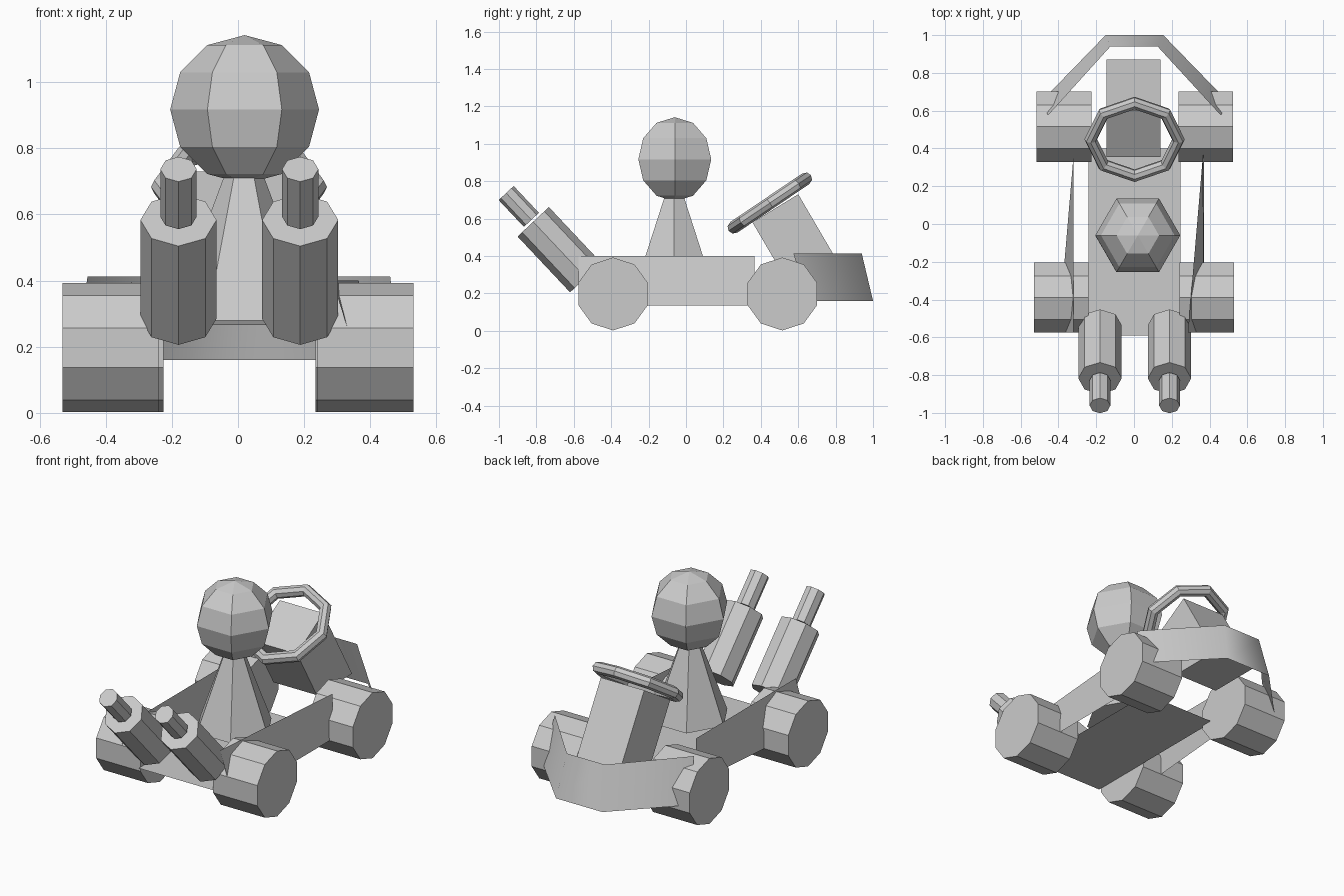
import bpy
from math import cos, sin, pi, radians
from mathutils import Vector

if "Cube" in bpy.data.objects:
    bpy.data.objects.remove(bpy.data.objects["Cube"])


def mesh(name, verts, faces):
    me = bpy.data.meshes.new(name)
    me.from_pydata([tuple(v) for v in verts], [], faces)
    me.update()
    ob = bpy.data.objects.new(name, me)
    bpy.context.scene.collection.objects.link(ob)
    return ob


def prism(name, a, b, n, r1, r2, first):
    """n-sided prism or cone from a to b, with its first corner towards 'first'."""
    a, b = Vector(a), Vector(b)
    w = (b - a).normalized()
    u = Vector(first)
    u = (u - w * u.dot(w)).normalized()
    v = w.cross(u)
    ring = [u * cos(2 * pi * i / n) + v * sin(2 * pi * i / n) for i in range(n)]
    verts = [a + d * r1 for d in ring] + [b + d * r2 for d in ring]
    faces = [(i, (i + 1) % n, n + (i + 1) % n, n + i) for i in range(n)]
    faces += [tuple(reversed(range(n))), tuple(range(n, 2 * n))]
    return mesh(name, verts, faces)


# Ten-sided wheels
for name, x0, x1, y in (("front_wheel_left", -0.53, -0.24, -0.39),
                        ("front_wheel_right", 0.24, 0.53, -0.39),
                        ("rear_wheel_left", -0.515, -0.225, 0.515),
                        ("rear_wheel_right", 0.235, 0.525, 0.515)):
    prism(name, (x0, y, 0.197), (x1, y, 0.197), 10, 0.195, 0.195, (0, 0, 1))

# Thin floor sheet
mesh("floor", [(-0.24, -0.59, 0.16), (0.245, -0.59, 0.16),
               (0.245, 0.40, 0.16), (-0.24, 0.40, 0.16)], [(0, 1, 2, 3)])

# Slightly twisted side sheets
mesh("side_panel_left", [(-0.40, -0.575, 0.135), (-0.32, -0.575, 0.40),
                         (-0.32, 0.365, 0.40), (-0.32, 0.365, 0.135)], [(0, 1, 2, 3)])
mesh("side_panel_right", [(0.37, -0.575, 0.135), (0.37, 0.365, 0.135),
                          (0.365, 0.365, 0.40), (0.285, -0.575, 0.40)], [(0, 1, 2, 3)])

# Driver: six-sided cone body and ball head
prism("driver_body", (0.018, -0.063, 0.28), (0.018, -0.063, 0.86), 6, 0.222, 0.006, (1, 0, 0))
bpy.ops.mesh.primitive_uv_sphere_add(segments=6, ring_count=6, radius=0.225,
                                     location=(0.02, -0.06, 0.917),
                                     rotation=(0, 0, radians(30)))
bpy.context.object.name = "driver_head"

# Slanted dashboard block
profile = [(0.355, 0.58), (0.54, 0.265), (0.872, 0.265), (0.60, 0.73)]
mesh("dashboard", [(x, y, z) for x in (-0.145, 0.14) for y, z in profile],
     [(3, 2, 1, 0), (4, 5, 6, 7)] +
     [(i, (i + 1) % 4, 4 + (i + 1) % 4, 4 + i) for i in range(4)])

# Octagonal steering wheel
bpy.ops.mesh.primitive_torus_add(major_segments=8, minor_segments=8,
                                 major_radius=0.232, minor_radius=0.034,
                                 location=(0.003, 0.448, 0.683),
                                 rotation=(radians(34), 0, 0))
bpy.context.object.name = "steering_wheel"

# Twin stepped tubes at the front
axis = Vector((0, -0.685, 0.728))
for side, x in (("left", -0.18), ("right", 0.188)):
    cap = Vector((x, -0.817, 0.583))
    prism("tube_" + side, cap - axis * 0.41, cap, 8, 0.115, 0.115, (0, -1, 0))
    prism("tube_tip_" + side, cap + axis * 0.014, cap + axis * 0.211, 8,
          0.055, 0.055, (0, -1, 0))

# Rear bumper: flared, smooth-shaded sheet
top = [(-0.455, 0.575), (-0.125, 0.94), (0.125, 0.94), (0.46, 0.575)]
bottom = [(-0.49, 0.65), (-0.15, 1.0), (0.155, 1.0), (0.495, 0.65)]
bumper = mesh("rear_bumper", [(x, y, 0.16) for x, y in bottom] + [(x, y, 0.412) for x, y in top],
              [(i + 1, i, 4 + i, 5 + i) for i in range(3)])
bumper.data.polygons.foreach_set("use_smooth", [True] * 3)
